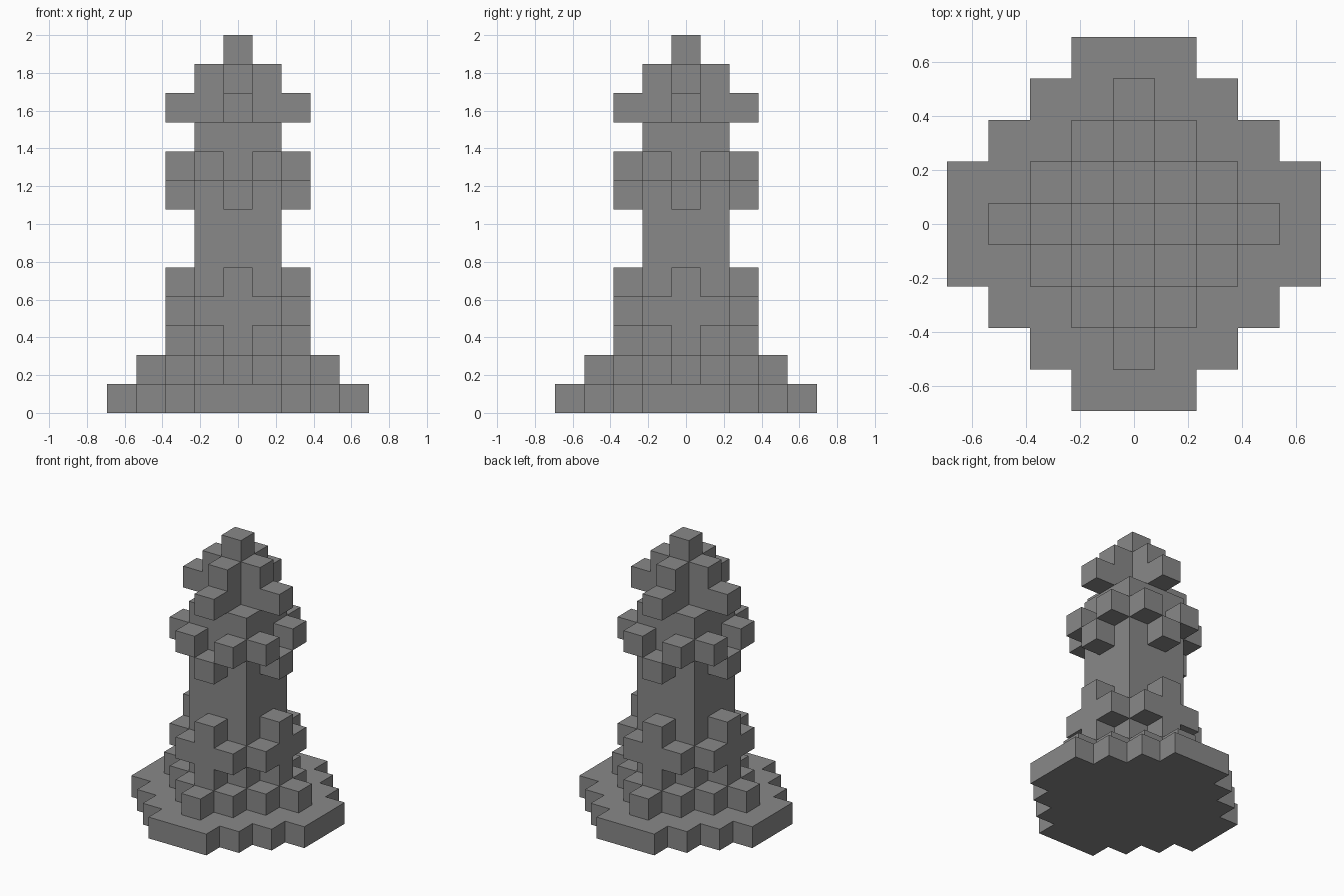
import bpy, bmesh
from mathutils import Vector

cube = bpy.data.objects.get("Cube")
if cube:
    bpy.data.objects.remove(cube, do_unlink=True)

U = 2 / 13          # edge of one block
REACH = range(-4, 5)

grey = bpy.data.materials.new("stone_grey")
grey.use_nodes = True
colour = (0.25, 0.25, 0.25, 1)
grey.diffuse_color = colour
grey.node_tree.nodes["Principled BSDF"].inputs["Base Color"].default_value = colour


# Each rule takes a = larger and b = smaller distance from the centre, in blocks,
# so every layer is mirrored on all four sides and across the diagonals.
def disc(a, b):
    return a <= 4 and a + b <= 5

def diamond(a, b):
    return a + b <= 3

def core(a, b):
    return a <= 1

def middle_studs(a, b):
    return a == 2 and b == 0

def side_studs(a, b):
    return a == 2 and b == 1

def wide_studs(a, b):
    return a == 2 and b <= 1

def big_cross(a, b):
    return a <= 2 and b == 0

def small_cross(a, b):
    return a <= 1 and b == 0

def tip(a, b):
    return a == 0


# Part name -> list of (rule, layers)
PARTS = {
    "base_plate": [(disc, [0])],
    "base_step": [(diamond, [1])],
    "shaft": [(core, range(2, 10))],
    "lower_collar": [(middle_studs, [2, 4]), (wide_studs, [3])],
    "upper_collar": [(middle_studs, [7]), (side_studs, [8])],
    "head": [(big_cross, [10]), (small_cross, [11])],
    "finial": [(tip, [12])],
}


def cells_of(layers):
    return {(x, y, z) for rule, zs in layers for z in zs
            for x in REACH for y in REACH
            if rule(max(abs(x), abs(y)), min(abs(x), abs(y)))}


cells = {name: cells_of(layers) for name, layers in PARTS.items()}
solid = set().union(*cells.values())
AXES = [Vector((1, 0, 0)), Vector((0, 1, 0)), Vector((0, 0, 1))]


def build_part(name, blocks):
    """Make the outer skin of a group of blocks, leaving out buried faces."""
    bm = bmesh.new()
    for block in sorted(blocks):
        centre = Vector(block) + AXES[2] / 2
        for i in range(3):
            for sign in (-1, 1):
                n = AXES[i] * sign
                if tuple(int(v) for v in Vector(block) + n) in solid:
                    continue
                s = AXES[(i + 1) % 3] / 2
                t = n.cross(s)
                mid = centre + n / 2
                corners = (mid - s - t, mid + s - t, mid + s + t, mid - s + t)
                bm.faces.new([bm.verts.new(c * U) for c in corners])
    bmesh.ops.remove_doubles(bm, verts=bm.verts, dist=U / 100)
    mesh = bpy.data.meshes.new(name)
    bm.to_mesh(mesh)
    bm.free()
    mesh.materials.append(grey)
    bpy.context.collection.objects.link(bpy.data.objects.new(name, mesh))


for name, blocks in cells.items():
    build_part(name, blocks)
